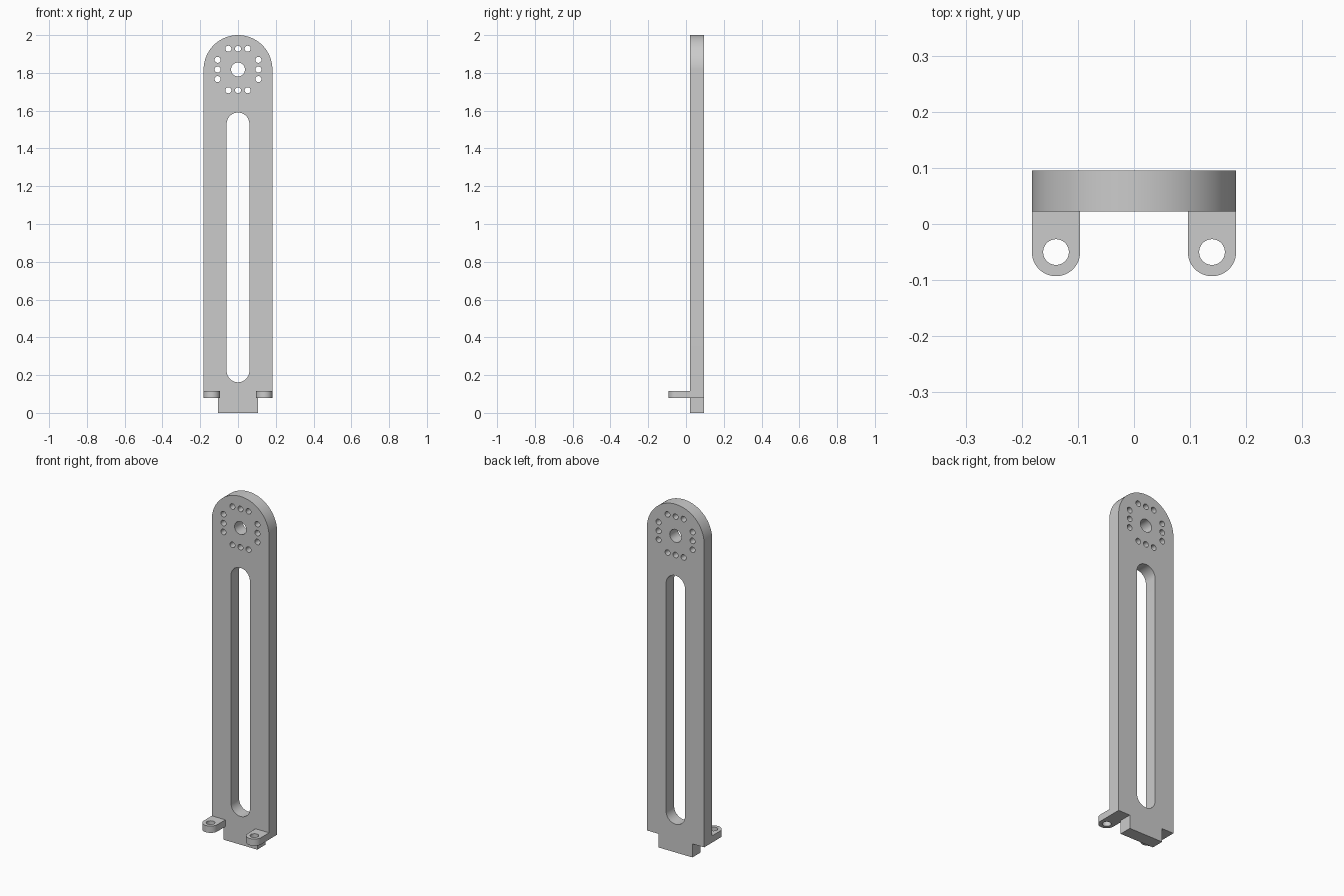
import bpy, bmesh
from math import pi, sin, cos, radians

if "Cube" in bpy.data.objects:
    bpy.data.objects.remove(bpy.data.objects["Cube"])

grey = bpy.data.materials.new("plain_grey")
grey.use_nodes = True
COLOUR = (0.6, 0.6, 0.6, 1)
grey.diffuse_color = COLOUR
grey.node_tree.nodes["Principled BSDF"].inputs["Base Color"].default_value = COLOUR


def arc(cx, cy, r, start, end, steps=32):
    """Points along an arc, angles in multiples of pi."""
    angles = [pi * (start + (end - start) * i / steps) for i in range(steps + 1)]
    return [(cx + r * cos(a), cy + r * sin(a)) for a in angles]


def circle(cx, cy, r, steps=32):
    return arc(cx, cy, r, 0, 2, steps)[:-1]


def extruded(name, loops, thickness):
    """Solid from an outline followed by hole loops, centred on its own plane."""
    curve = bpy.data.curves.new(name + "_profile", "CURVE")
    curve.dimensions = "2D"
    curve.fill_mode = "BOTH"
    curve.extrude = thickness / 2
    for loop in loops:
        spline = curve.splines.new("POLY")
        spline.points.add(len(loop) - 1)
        for point, (x, y) in zip(spline.points, loop):
            point.co = (x, y, 0, 1)
        spline.use_cyclic_u = True
    temp = bpy.data.objects.new(name + "_profile", curve)
    bpy.context.collection.objects.link(temp)
    graph = bpy.context.evaluated_depsgraph_get()
    mesh = bpy.data.meshes.new_from_object(temp.evaluated_get(graph))
    bpy.data.objects.remove(temp)

    bm = bmesh.new()
    bm.from_mesh(mesh)
    bmesh.ops.remove_doubles(bm, verts=bm.verts, dist=0.0001)
    bmesh.ops.recalc_face_normals(bm, faces=bm.faces)
    bm.to_mesh(mesh)
    bm.free()

    mesh.materials.clear()
    mesh.materials.append(grey)
    obj = bpy.data.objects.new(name, mesh)
    bpy.context.collection.objects.link(obj)
    bpy.ops.object.select_all(action="DESELECT")
    obj.select_set(True)
    bpy.context.view_layer.objects.active = obj
    bpy.ops.object.shade_smooth_by_angle(angle=radians(30))
    return obj


# Upright plate: round top, stepped foot, long slot and bolt holes
W, TOP, STEP, FOOT = 0.182, 1.818, 0.078, 0.107
outline = [(-W, STEP), (-FOOT, STEP), (-FOOT, 0), (FOOT, 0), (FOOT, STEP), (W, STEP)]
outline += arc(0, TOP, W, 0, 1, 64)
slot = arc(0, 1.53, 0.06, 0, 1) + arc(0, 0.222, 0.06, 1, 2)
holes = [circle(0, TOP, 0.037)]
for side in (-1, 1):
    for i in (-1, 0, 1):
        holes.append(circle(0.051 * i, TOP + 0.11 * side, 0.016, 24))
        holes.append(circle(0.108 * side, TOP + 0.051 * i, 0.016, 24))
plate = extruded("upright_plate", [outline, slot] + holes, 0.073)
plate.rotation_euler.x = pi / 2
plate.location.y = 0.0585

# Pair of mounting lugs with rounded ends
for name, side in (("left_lug", 1), ("right_lug", -1)):
    cx, r = 0.139 * side, 0.043
    tab = [(cx + r, 0.024), (cx - r, 0.024)] + arc(cx, -0.05, r, 1, 2)
    lug = extruded(name, [tab, circle(cx, -0.05, 0.023)], 0.039)
    lug.location.z = STEP + 0.0195
